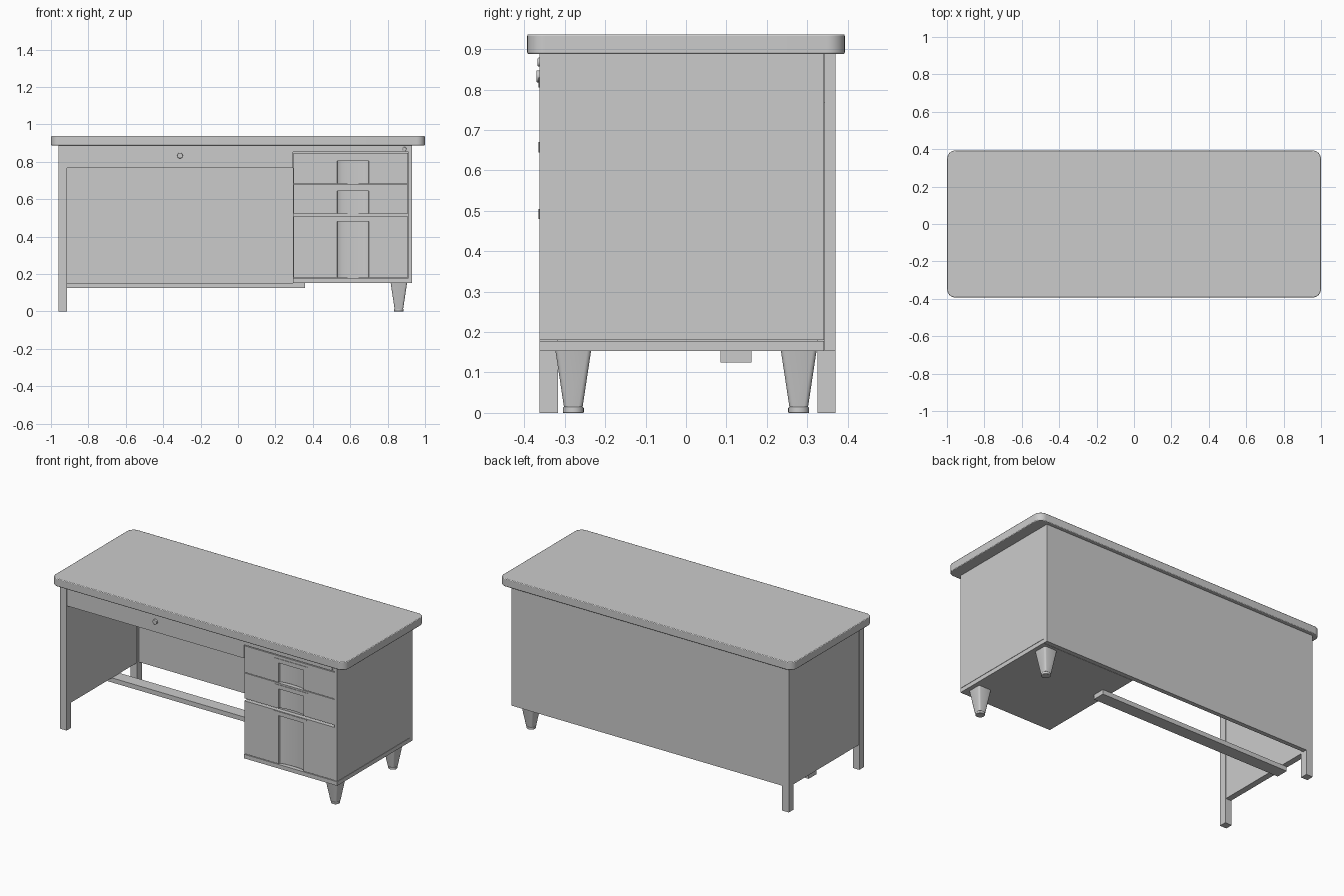
import bpy, bmesh, math

if "Cube" in bpy.data.objects:
    bpy.data.objects.remove(bpy.data.objects["Cube"])


def finish(name, bm):
    bmesh.ops.recalc_face_normals(bm, faces=bm.faces)
    me = bpy.data.meshes.new(name)
    bm.to_mesh(me)
    bm.free()
    ob = bpy.data.objects.new(name, me)
    bpy.context.collection.objects.link(ob)
    return ob


def smooth(ob, angle=35):
    bpy.ops.object.select_all(action='DESELECT')
    ob.select_set(True)
    bpy.context.view_layer.objects.active = ob
    bpy.ops.object.shade_smooth_by_angle(angle=math.radians(angle))


def bevel(ob, width, segments=2):
    m = ob.modifiers.new("Bevel", 'BEVEL')
    m.width, m.segments, m.limit_method = width, segments, 'ANGLE'


def prism(name, pts, vec):
    """Extrude a closed outline of 3D points along vec."""
    bm = bmesh.new()
    face = bm.faces.new([bm.verts.new(p) for p in pts])
    new = bmesh.ops.extrude_face_region(bm, geom=[face])['geom']
    bmesh.ops.translate(bm, vec=vec, verts=[v for v in new if isinstance(v, bmesh.types.BMVert)])
    if not face.is_valid or len(bm.faces) < len(pts) + 2:
        bm.faces.new([v for v in list(bm.verts)[:len(pts)]])
    return finish(name, bm)


def box(name, x, y, z):
    return prism(name, [(x[0], y[0], z[0]), (x[1], y[0], z[0]), (x[1], y[1], z[0]), (x[0], y[1], z[0])],
                 (0, 0, z[1] - z[0]))


def lathe_y(name, cx, cz, y, r):
    """Small round lock facing the front."""
    pts = [(cx + r * math.cos(a), y[0], cz + r * math.sin(a))
           for a in (i * math.tau / 24 for i in range(24))]
    ob = prism(name, pts, (0, y[1] - y[0], 0))
    bevel(ob, 0.002)
    smooth(ob)


FRONT = -0.362

# Desk top with rounded corners and softened edge
R = 0.045
corners = []
for sx, sy, start in ((1, 1, 0), (-1, 1, 90), (-1, -1, 180), (1, -1, 270)):
    for i in range(9):
        a = math.radians(start + i * 90 / 8)
        corners.append((sx * (1 - R) + R * math.cos(a), sy * (0.393 - R) + R * math.sin(a), 0.888))
top = prism("desk_top", corners, (0, 0, 0.049))
bevel(top, 0.004)
smooth(top)

# Left side: square legs and the panel between them
box("left_front_leg", (-0.96, -0.915), (FRONT, -0.317), (0, 0.888))
box("left_back_leg", (-0.96, -0.915), (0.325, 0.37), (0, 0.888))
box("left_side_panel", (-0.956, -0.919), (-0.317, 0.325), (0.153, 0.888))

# Back panel and foot rail
box("back_panel", (-0.915, 0.93), (0.343, 0.37), (0.153, 0.888))
box("foot_rail", (-0.95, 0.357), (0.085, 0.162), (0.125, 0.153))

# Centre drawer over the kneehole
box("centre_drawer", (-0.913, 0.293), (-0.36, 0.343), (0.768, 0.888))
lathe_y("centre_lock", -0.31, 0.833, (-0.37, -0.358), 0.015)

# Pedestal carcass, trim and base
box("pedestal_carcass", (0.295, 0.928), (-0.335, 0.341), (0.18, 0.888))
box("pedestal_side_panel", (0.912, 0.93), (FRONT, 0.341), (0.18, 0.888))
box("pedestal_base", (0.295, 0.93), (FRONT, 0.341), (0.153, 0.178))
box("pedestal_top_rail", (0.295, 0.912), (FRONT, -0.335), (0.852, 0.888))
lathe_y("pedestal_lock", 0.89, 0.868, (-0.367, -0.358), 0.011)


def drawer(name, z0, z1, lip_top):
    """Drawer front with a scooped finger channel under a tapered pull lip."""
    x0, x1, c, w, back = 0.297, 0.91, 0.615, 0.085, -0.334
    lip = lip_top - 0.025
    arc = [(c + w * math.cos(a), FRONT + 0.02 * math.sin(a) ** 0.7, z0)
           for a in (math.pi * (1 - i / 12) for i in range(1, 12))]
    outline = ([(x0, back, z0), (x0, FRONT, z0), (c - w, FRONT, z0)] + arc +
               [(c + w, FRONT, z0), (x1, FRONT, z0), (x1, back, z0)])
    smooth(prism(name + "_front", outline, (0, 0, lip - z0)))
    box(name + "_upper_front", (x0, x1), (FRONT, back), (lip, z1))
    prism(name + "_pull", [(c - 0.115, FRONT - 0.003, lip_top), (c - w, FRONT - 0.003, lip),
                           (c + w, FRONT - 0.003, lip), (c + 0.115, FRONT - 0.003, lip_top)],
          (0, 0.006, 0))


drawer("top_drawer", 0.684, 0.847, 0.83)
drawer("middle_drawer", 0.523, 0.68, 0.67)
drawer("bottom_drawer", 0.182, 0.508, 0.505)

# Tapered pedestal legs with round feet
for side, s in (("front", -1), ("back", 1)):
    cx, cy = 0.86, 0.279 * s
    bm = bmesh.new()
    rings = [[bm.verts.new((cx + h * i, cy + h * j, z)) for i, j in ((-1, -1), (1, -1), (1, 1), (-1, 1))]
             for h, z in ((0.023, 0.014), (0.044, 0.153))]
    for i in range(4):
        k = (i + 1) % 4
        bm.faces.new((rings[0][i], rings[0][k], rings[1][k], rings[1][i]))
    bm.faces.new(rings[0])
    bm.faces.new(rings[1])
    uprights = [e for e in bm.edges if abs(e.verts[0].co.z - e.verts[1].co.z) > 0.05]
    bmesh.ops.bevel(bm, geom=uprights, offset=0.01, segments=3, profile=0.5, affect='EDGES')
    smooth(finish("tapered_leg_" + side, bm))
    foot = prism("round_foot_" + side,
                 [(cx + 0.026 * math.cos(i * math.tau / 24), cy + 0.026 * math.sin(i * math.tau / 24), 0)
                  for i in range(24)], (0, 0, 0.014))
    bevel(foot, 0.002)
    smooth(foot)
